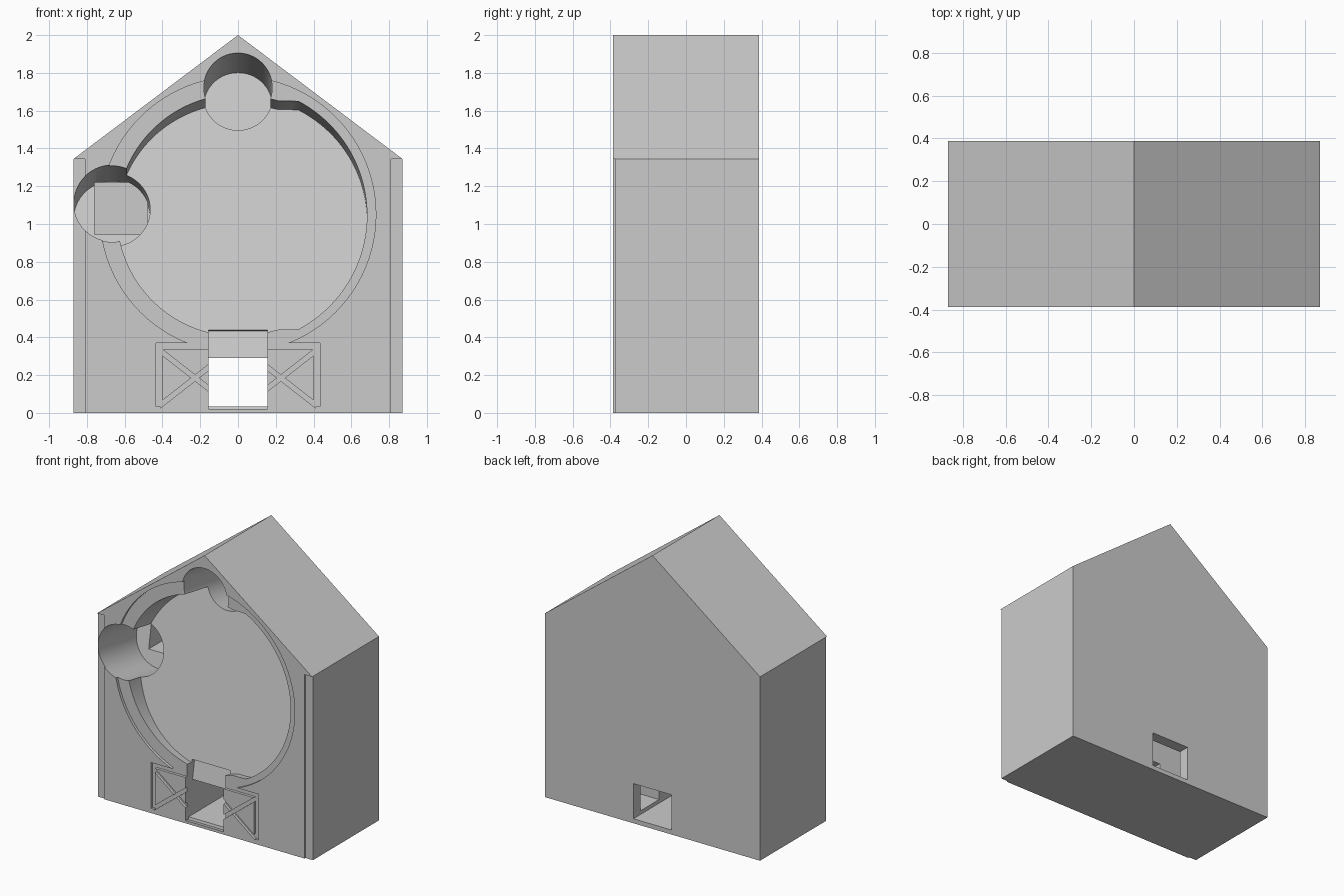
import bpy, bmesh, math

TILT = math.tan(math.radians(10))
FRONT = -0.387
BACK = 0.387

old = bpy.data.objects.get("Cube")
if old:
    bpy.data.objects.remove(old, do_unlink=True)

grey = bpy.data.materials.new("plain grey")
grey.use_nodes = True
colour = (0.6, 0.6, 0.6, 1)
grey.diffuse_color = colour
grey.node_tree.nodes["Principled BSDF"].inputs["Base Color"].default_value = colour


def prism(name, near, far):
    """Solid between two matching loops of points."""
    bm = bmesh.new()
    a = [bm.verts.new(p) for p in near]
    b = [bm.verts.new(p) for p in far]
    bm.faces.new(a)
    bm.faces.new(b[::-1])
    for i in range(len(a)):
        j = (i + 1) % len(a)
        bm.faces.new((a[i], b[i], b[j], a[j]))
    bmesh.ops.recalc_face_normals(bm, faces=bm.faces[:])
    mesh = bpy.data.meshes.new(name)
    bm.to_mesh(mesh)
    bm.free()
    mesh.materials.append(grey)
    ob = bpy.data.objects.new(name, mesh)
    bpy.context.collection.objects.link(ob)
    return ob


def cut(cutter):
    cutter.hide_render = True
    bpy.context.view_layer.objects.active = body
    mod = body.modifiers.new(cutter.name, "BOOLEAN")
    mod.operation = "DIFFERENCE"
    mod.solver = "EXACT"
    mod.object = cutter
    bpy.ops.object.modifier_apply(modifier=mod.name)
    bpy.data.objects.remove(cutter, do_unlink=True)


def recess(name, outline, depth, z_ref=0, tilt=0):
    """Cut an outline into the front; a tilted one sinks towards the back
    and its floor leans back, with the given depth at height z_ref."""
    near, far = [], []
    for x, z in outline:
        d = (depth + tilt * (z - z_ref)) / (1 + tilt * tilt)
        near.append((x, FRONT - 0.1, z + 0.1 * tilt))
        far.append((x, FRONT + d, z - tilt * d))
    cut(prism(name, near, far))


def rect(x0, x1, z0, z1):
    return [(x0, z0), (x1, z0), (x1, z1), (x0, z1)]


def circle(cx, cz, radius, n=72):
    return [(cx + radius * math.cos(math.tau * i / n),
             cz + radius * math.sin(math.tau * i / n)) for i in range(n)]


def hollow(name, outline, y0, y1):
    cut(prism(name, [(x, y0, z) for x, z in outline],
              [(x, y1, z) for x, z in outline]))


# House-shaped block
gable = [(-0.87, 0), (0.87, 0), (0.87, 1.345), (0, 2), (-0.87, 1.345)]
body = prism("house_body", [(x, FRONT, z) for x, z in gable],
             [(x, BACK, z) for x, z in gable])

# Shallow strips along both front corners
for s in (-1, 1):
    recess("corner_strip", rect(s * 0.81, s * 0.9, -0.1, 1.345), 0.01)

# Shallow ring round the large bowl
recess("ring", circle(0, 1.05, 0.73, 96), 0.02)

# Crossed braces beside the gate
for s in (-1, 1):
    recess("brace_post", rect(s * 0.4, s * 0.435, 0.035, 0.37), 0.02)
    recess("brace_beam", rect(s * 0.14, s * 0.42, 0.335, 0.37), 0.02)
    for up in (-1, 1):
        ends = [(s * x, 0.185 + up * 0.78 * (x - 0.227)) for x in (0.14, 0.41)]
        (xa, za), (xb, zb) = ends
        h = 0.016
        recess("brace_diagonal", [(xa, za - h), (xb, zb - h),
                                  (xb, zb + h), (xa, za + h)], 0.02)

# Large leaning bowl, slightly wider on one side
bowl = []
for i in range(128):
    a = math.tau * i / 128
    r = 0.64
    if math.cos(a) > 0:
        r = max(r, min(0.683, 0.605 / max(abs(math.sin(a)), 0.01)))
    bowl.append((r * math.cos(a), 1.05 + r * math.sin(a)))
recess("bowl", bowl, 0.08, 0.45, TILT)

# Two deeper round pockets
recess("top_pocket", circle(0, 1.724, 0.181), 0.59, 1.8, TILT)
recess("side_pocket", circle(-0.667, 1.11, 0.202), 0.44, 0.945, TILT)

# Gate channel and the passage through to the back
recess("gate_channel", rect(-0.155, 0.155, 0.02, 0.452), 0.11, 0.445, TILT)
hollow("gate_passage", rect(-0.155, 0.155, 0.033, 0.29), FRONT - 0.1, BACK + 0.1)

# Hidden chute from the side pocket down to the passage
hollow("chute_top", rect(-0.76, -0.48, 0.945, 1.22), 0.02, 0.31)
hollow("chute", rect(-0.49, 0.4, 0.06, 1.2), 0.09, 0.305)

bpy.ops.object.select_all(action="DESELECT")
body.select_set(True)
bpy.context.view_layer.objects.active = body
bpy.ops.object.shade_smooth_by_angle(angle=math.radians(25))
